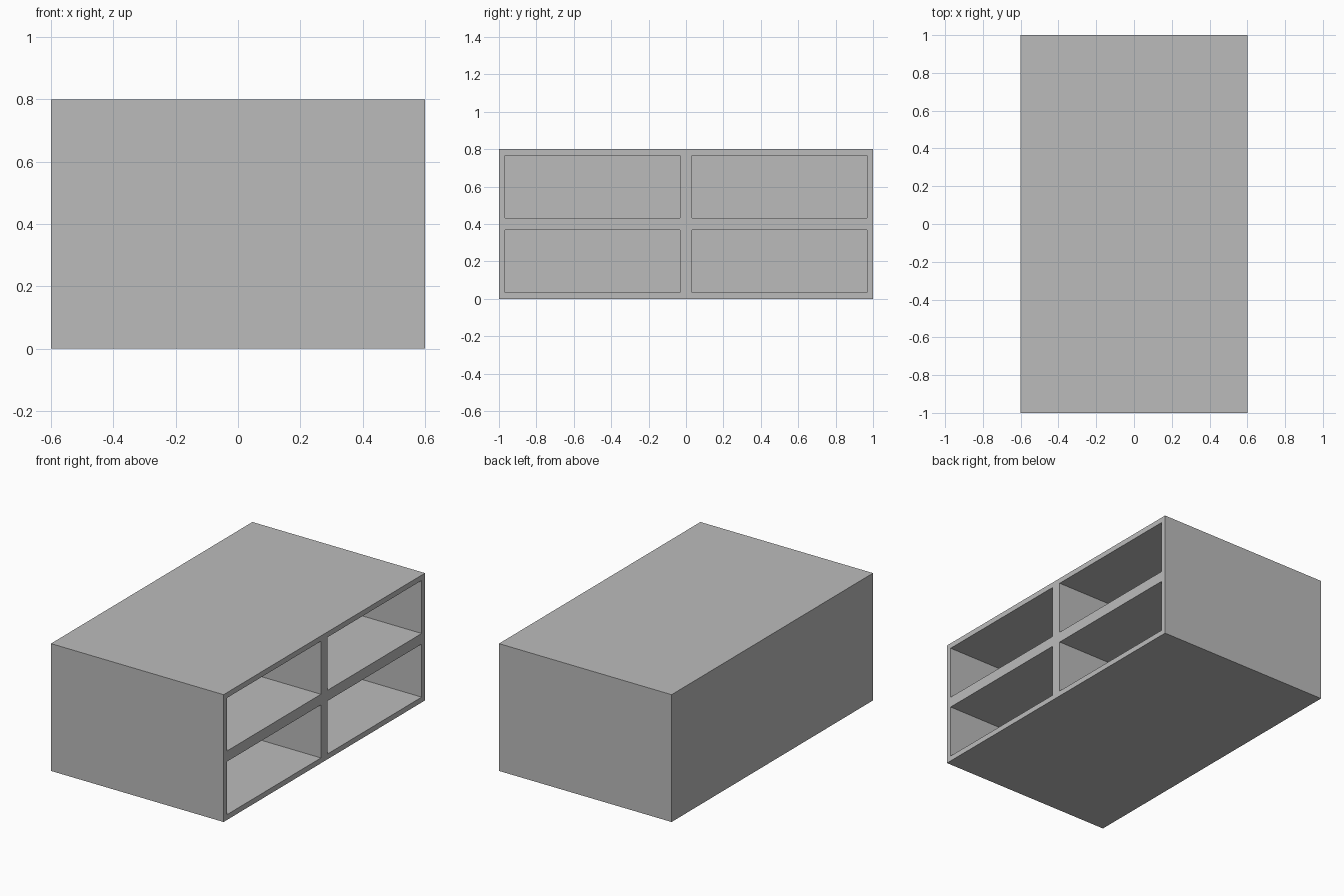
import bpy
import bmesh
from mathutils import Vector

cube = bpy.data.objects.get("Cube")
if cube:
    bpy.data.objects.remove(cube, do_unlink=True)

# Overall size and board thickness
WIDTH, LENGTH, HEIGHT = 1.2, 2.0, 0.8
WALL = 1 / 30
COLUMNS, ROWS = 2, 2

grey = bpy.data.materials.new("plain_grey")
grey.use_nodes = True
colour = (0.5, 0.5, 0.5, 1)
grey.diffuse_color = colour
grey.node_tree.nodes["Principled BSDF"].inputs["Base Color"].default_value = colour

# Solid cabinet block standing on the ground
bm = bmesh.new()
bmesh.ops.create_cube(bm, size=1)
bmesh.ops.scale(bm, vec=(WIDTH, LENGTH, HEIGHT), verts=bm.verts)
bmesh.ops.translate(bm, vec=(0, 0, HEIGHT / 2), verts=bm.verts)

# Divide the open side into a grid of compartments
side = next(f for f in bm.faces if f.normal.x > 0.9)
corner = Vector((WIDTH / 2, -LENGTH / 2, 0))
cell_y, cell_z = LENGTH / COLUMNS, HEIGHT / ROWS


def cut(axis, position):
    """Slice the open side across one axis."""
    point = corner.copy()
    point[axis] = position
    normal = Vector((0, 0, 0))
    normal[axis] = 1
    faces = [f for f in bm.faces if f.normal.x > 0.9]
    geom = faces + list({e for f in faces for e in f.edges}) + list({v for f in faces for v in f.verts})
    bmesh.ops.bisect_plane(bm, geom=geom, plane_co=point, plane_no=normal)


for i in range(COLUMNS):
    cut(1, corner.y + i * cell_y + WALL)
    cut(1, corner.y + (i + 1) * cell_y - WALL)
for j in range(ROWS):
    cut(2, j * cell_z + WALL)
    cut(2, (j + 1) * cell_z - WALL)


def is_opening(face):
    """True for faces inside a compartment's rim."""
    c = face.calc_center_median()
    dy = (c.y - corner.y) % cell_y
    dz = c.z % cell_z
    return face.normal.x > 0.9 and WALL < dy < cell_y - WALL and WALL < dz < cell_z - WALL


# Push each compartment in, leaving a back board
bm.normal_update()
openings = [f for f in bm.faces if is_opening(f)]
pushed = bmesh.ops.extrude_discrete_faces(bm, faces=openings)["faces"]
for face in pushed:
    bmesh.ops.translate(bm, vec=(WALL - WIDTH, 0, 0), verts=face.verts)
bmesh.ops.recalc_face_normals(bm, faces=bm.faces)

mesh = bpy.data.meshes.new("cabinet")
bm.to_mesh(mesh)
bm.free()
mesh.materials.append(grey)
cabinet = bpy.data.objects.new("open_cabinet", mesh)
bpy.context.collection.objects.link(cabinet)
